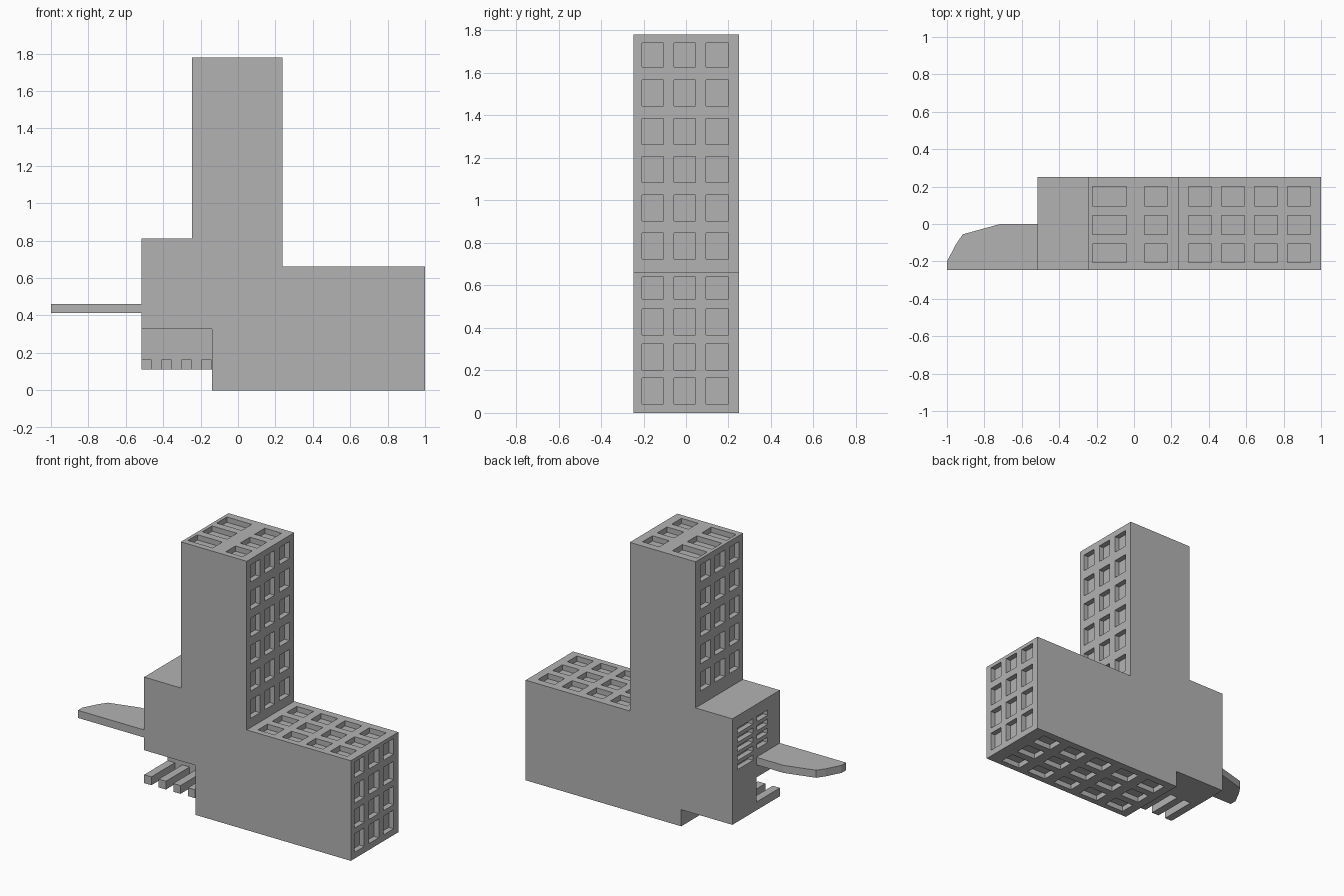
import bpy, bmesh
from mathutils import Matrix, Vector

if "Cube" in bpy.data.objects:
    bpy.data.objects.remove(bpy.data.objects["Cube"])

grey = bpy.data.materials.new("plain grey")
grey.use_nodes = True
colour = (0.45, 0.45, 0.45, 1)
grey.diffuse_color = colour
grey.node_tree.nodes["Principled BSDF"].inputs["Base Color"].default_value = colour


def finish(name, bm):
    bmesh.ops.recalc_face_normals(bm, faces=bm.faces)
    mesh = bpy.data.meshes.new(name)
    bm.to_mesh(mesh)
    bm.free()
    mesh.materials.append(grey)
    obj = bpy.data.objects.new(name, mesh)
    bpy.context.collection.objects.link(obj)
    return obj


def add_box(bm, xs, ys, zs):
    spans = (xs, ys, zs)
    centre = Vector([(a + b) / 2 for a, b in spans])
    size = Vector([b - a for a, b in spans])
    bmesh.ops.create_cube(bm, size=1, matrix=Matrix.Translation(centre) @ Matrix.Diagonal(size).to_4x4())


def extruded(name, points, offset):
    bm = bmesh.new()
    face = bm.faces.new([bm.verts.new(p) for p in points])
    result = bmesh.ops.extrude_face_region(bm, geom=[face], use_keep_orig=True)
    moved = [v for v in result["geom"] if isinstance(v, bmesh.types.BMVert)]
    bmesh.ops.translate(bm, verts=moved, vec=offset)
    return finish(name, bm)


# Main stepped block
LEFT, STEP, END, T0, T1 = -0.515, -0.14, 1.0, -0.245, 0.237
ROOF, TOP, SHELF, BELLY = 0.663, 1.78, 0.812, 0.11
outline = [(STEP, 0), (END, 0), (END, ROOF), (T1, ROOF), (T1, TOP), (T0, TOP),
           (T0, SHELF), (LEFT, SHELF), (LEFT, BELLY), (STEP, BELLY)]
body = extruded("building_body", [(x, -0.247, z) for x, z in outline], (0, 0.497, 0))

# Pockets cut into the walls, roofs and underside
DEPTH, OUT = 0.035, 0.02
columns = [(-0.207, -0.107), (-0.057, 0.045), (0.095, 0.2)]
low_rows = [(0.042, 0.165), (0.202, 0.324), (0.367, 0.489), (0.536, 0.639)]
tower_rows = [(0.724 + 0.18 * i, 0.846 + 0.18 * i) for i in range(5)] + [(1.627, 1.74)]
roof_spans = [(0.291 + 0.177 * i, 0.414 + 0.177 * i) for i in range(4)]
base_spans = [(-0.08 + 0.212 * i, 0.06 + 0.212 * i) for i in range(5)]
top_spans = [(-0.2, -0.04), (0.056, 0.179)]
top_spans[0] = (-0.222, -0.04)

cut = bmesh.new()
for ys in columns:
    for zs in low_rows:
        add_box(cut, (END - DEPTH, END + OUT), ys, zs)
    for zs in tower_rows:
        add_box(cut, (T1 - DEPTH, T1 + OUT), ys, zs)
    for zs in tower_rows[1:]:
        add_box(cut, (T0 - OUT, T0 + DEPTH), ys, zs)
    for xs in roof_spans:
        add_box(cut, xs, ys, (ROOF - DEPTH, ROOF + OUT))
    for xs in top_spans:
        add_box(cut, xs, ys, (TOP - DEPTH, TOP + OUT))
    for xs in base_spans:
        add_box(cut, xs, ys, (-OUT, DEPTH))

# Vent slots on the left end, and the open recess under the front
for ys, count in (((0.035, 0.195), 5), ((-0.12, -0.005), 4)):
    for i in range(count):
        z = 0.695 - 0.06 * i
        add_box(cut, (LEFT - OUT, LEFT + DEPTH), ys, (z, z + 0.035))
add_box(cut, (LEFT - OUT, STEP), (-0.3, 0), (0.05, 0.328))

cutter = finish("pocket_cutter", cut)
cutter.hide_render = True
mod = body.modifiers.new("pockets", "BOOLEAN")
mod.operation = "DIFFERENCE"
mod.solver = "EXACT"
mod.object = cutter
bpy.context.view_layer.objects.active = body
bpy.ops.object.modifier_apply(modifier=mod.name)
bpy.data.objects.remove(cutter)

# Bars across the recess
for i in range(4):
    x = LEFT + 0.107 * i
    bm = bmesh.new()
    add_box(bm, (x, x + 0.053), (-0.247, 0.005), (BELLY, 0.165))
    finish(f"recess_bar_{i + 1}", bm)

# Thin canopy with a curved back edge
canopy = [(-0.5, 0), (-0.715, 0), (-0.915, -0.055), (-0.95, -0.105),
          (-1, -0.2), (-1, -0.247), (-0.5, -0.247)]
extruded("canopy", [(x, y, 0.412) for x, y in canopy], (0, 0, 0.05))
